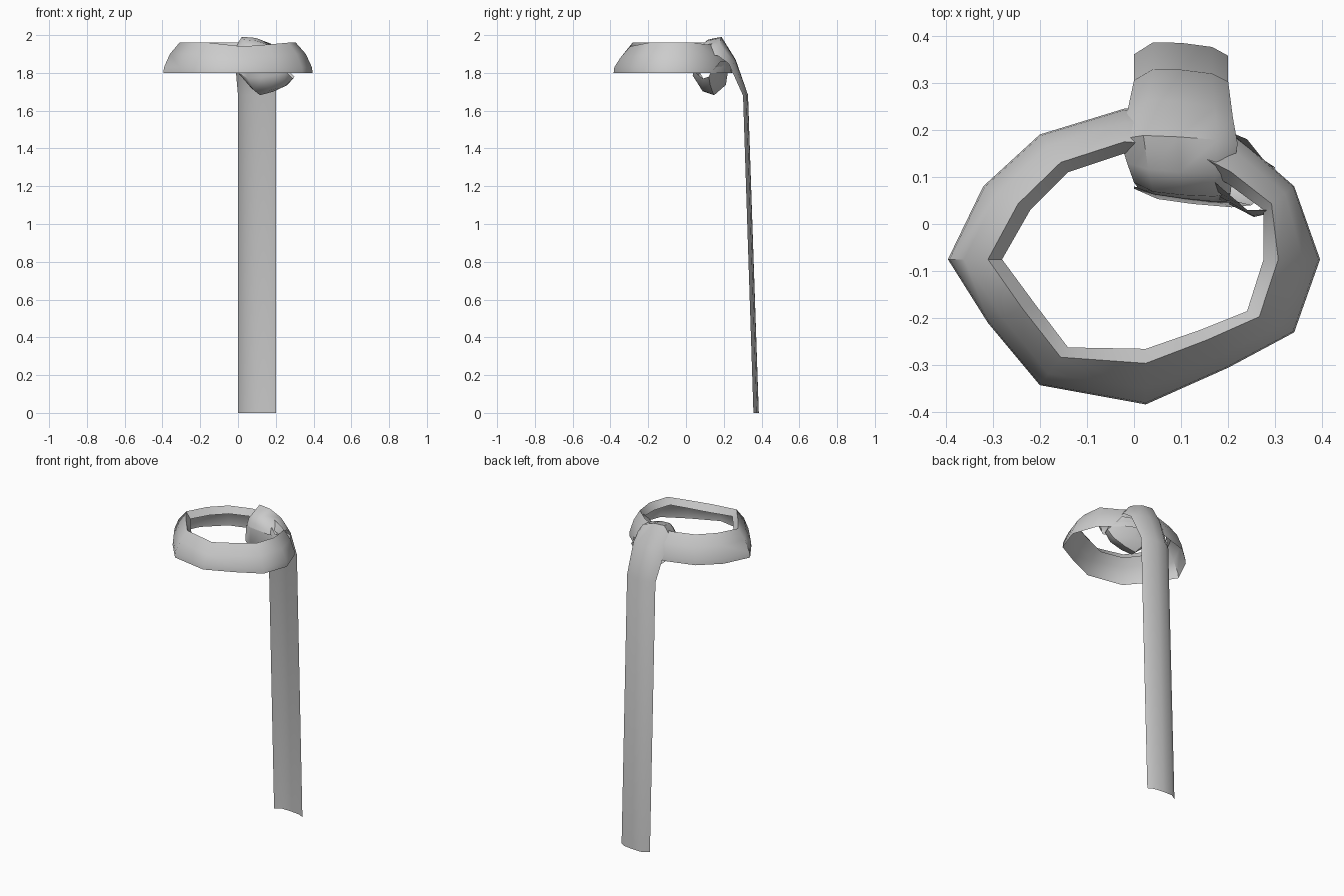
import bpy, math
from mathutils import Vector


def loft(name, rows, closed=False, flip=False):
    """Skin a list of equally long point rows into one open sheet."""
    n = len(rows[0])
    verts = [p for row in rows for p in row]
    faces = []
    for i in range(len(rows) if closed else len(rows) - 1):
        a, b = i * n, ((i + 1) % len(rows)) * n
        for j in range(n - 1):
            f = (a + j, a + j + 1, b + j + 1, b + j)
            faces.append(f[::-1] if flip else f)
    me = bpy.data.meshes.new(name)
    me.from_pydata([tuple(v) for v in verts], [], faces)
    ob = bpy.data.objects.new(name, me)
    bpy.context.collection.objects.link(ob)
    bpy.ops.object.select_all(action='DESELECT')
    ob.select_set(True)
    bpy.context.view_layer.objects.active = ob
    bpy.ops.object.shade_smooth_by_angle(angle=math.radians(50))
    return ob


def ribbon(name, stations):
    """Each station: left edge, right edge, bulge vector across the middle."""
    rows = []
    for left, right, bulge in stations:
        l, r, b = Vector(left), Vector(right), Vector(bulge)
        rows.append([l.lerp(r, t) + b * k
                     for t, k in ((0, 0), (.2, 1), (.5, 1), (.83, .7), (1, 0))])
    return loft(name, rows, flip=True)


# Neck band: outer lower rim and inner rim, seen from above
outer = [(-.395, -.075), (-.32, .08), (-.20, .19), (-.02, .245), (.10, .24),
         (.22, .185), (.34, .08), (.395, -.075), (.34, -.23), (.20, -.305),
         (.025, -.383), (-.20, -.342), (-.31, -.21)]
inner = [(-.28, -.075), (-.22, .03), (-.14, .11), (-.02, .15), (.10, .14),
         (.20, .085), (.275, .03), (.275, -.075), (.24, -.185), (.14, -.225),
         (.025, -.265), (-.14, -.262), (-.21, -.17)]
dip = [0, 0, 0, 0, 0, .01, 0, 0, 0, .01, .02, 0, 0]
section = [(.0, 1.80), (.03, 1.83), (.30, 1.90), (.74, 1.96), (1.0, 1.92)]
rows = []
for o, i, d in zip(outer, inner, dip):
    rows.append([(o[0] + (i[0] - o[0]) * t, o[1] + (i[1] - o[1]) * t,
                  z - (d if z > 1.85 else 0)) for t, z in section])
loft("neck_band", rows, closed=True)

# Hanging tail that rises over the band and drops in front of it
ribbon("tail", [
    ((0, .36, 0), (.20, .357, 0), (0, .026, 0)),
    ((0, .305, 1.68), (.20, .302, 1.68), (0, .024, .003)),
    ((-.015, .235, 1.85), (.21, .225, 1.85), (0, .03, .02)),
    ((-.03, .18, 1.91), (.22, .17, 1.89), (0, .01, .085)),
    ((-.015, .13, 1.92), (.21, .11, 1.90), (0, -.01, .06)),
    ((0, .088, 1.90), (.205, .065, 1.88), (0, -.015, .035)),
    ((.01, .075, 1.80), (.20, .05, 1.80), (0, -.012, 0)),
])

# Knot wrap passing under the band and back up on the right
ribbon("knot", [
    ((.0, .08, 1.90), (.21, .05, 1.90), (0, -.01, 0)),
    ((.0, .075, 1.80), (.25, .04, 1.81), (0, -.015, -.03)),
    ((.04, .10, 1.755), (.29, .09, 1.77), (0, -.01, -.055)),
    ((.07, .15, 1.72), (.30, .12, 1.78), (0, .005, -.05)),
    ((.03, .20, 1.77), (.28, .13, 1.80), (0, .025, -.04)),
    ((.02, .23, 1.86), (.24, .18, 1.86), (0, .01, 0)),
])

# Loose fold tucked beside the knot
ribbon("knot_fold", [
    ((.17, .09, 1.93), (.17, .06, 1.80), (0, -.01, 0)),
    ((.24, .03, 1.92), (.25, .02, 1.81), (.01, -.01, 0)),
    ((.29, .03, 1.94), (.31, .06, 1.82), (.01, -.01, 0)),
])
